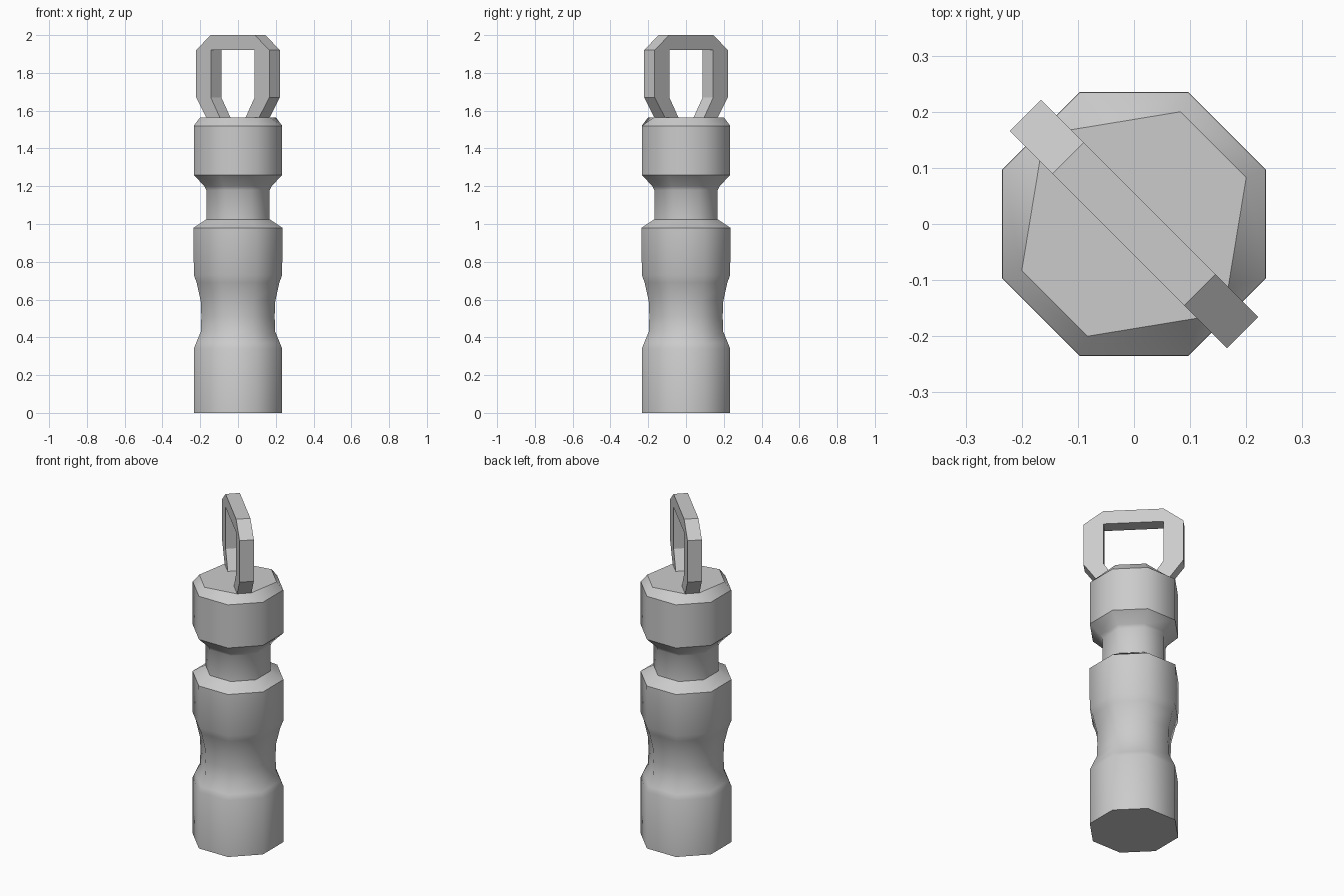
import bpy, bmesh, math
from mathutils import Vector

if "Cube" in bpy.data.objects:
    bpy.data.objects.remove(bpy.data.objects["Cube"])

SIDES = 8
TOP_Z = 1.565
# Body profile: height, apothem, crisp ring
PROFILE = [(0, .234, 1), (.34, .234, 0), (.37, .222, 0), (.43, .197, 0),
           (.51, .194, 0), (.59, .197, 0), (.69, .219, 0), (.73, .234, 0),
           (.98, .235, 1), (1.025, .168, 1), (1.18, .168, 0), (1.20, .178, 0),
           (1.26, .234, 1), (1.52, .234, 1), (TOP_Z, .2, 1)]


def finish(bm, name):
    bmesh.ops.recalc_face_normals(bm, faces=bm.faces)
    mesh = bpy.data.meshes.new(name)
    bm.to_mesh(mesh)
    bm.free()
    obj = bpy.data.objects.new(name, mesh)
    bpy.context.collection.objects.link(obj)
    return obj


def build_body():
    bm = bmesh.new()
    rings = []
    for z, apothem, crisp in PROFILE:
        r = apothem / math.cos(math.pi / SIDES)
        angles = [(i + .5) * math.tau / SIDES for i in range(SIDES)]
        rings.append([bm.verts.new((r * math.cos(a), r * math.sin(a), z)) for a in angles])
    # Top rim is pinched where the loop's feet meet it
    for i, x, y in ((2, -.112, .168), (3, -.168, .112), (6, .112, -.168), (7, .168, -.112)):
        rings[-1][i].co = (x, y, TOP_Z)
    for low, high in zip(rings, rings[1:]):
        for i in range(SIDES):
            j = (i + 1) % SIDES
            bm.faces.new((low[i], low[j], high[j], high[i])).smooth = True
    bm.faces.new(rings[0][::-1])
    bm.faces.new(rings[-1])
    for ring, row in zip(rings, PROFILE):
        if row[2]:
            for i in range(SIDES):
                bm.edges.get((ring[i], ring[(i + 1) % SIDES])).smooth = False
    return finish(bm, "handle_body")


def build_loop():
    # Half arch, foot to top: (distance along the diagonal, height)
    outer = [(.19, 1.555), (.198, TOP_Z), (.274, 1.67), (.274, 1.92), (.166, 2.0)]
    inner = [(.09, 1.555), (.097, TOP_Z), (.164, 1.67), (.164, 1.90), (.164, 1.92)]
    outer += [(-s, z) for s, z in reversed(outer)]
    inner += [(-s, z) for s, z in reversed(inner)]
    along = Vector((1, -1, 0)).normalized()
    across = Vector((1, 1, 0)).normalized() * .0396
    bm = bmesh.new()
    sections = []
    for (so, zo), (si, zi) in zip(outer, inner):
        o = along * so + Vector((0, 0, zo))
        n = along * si + Vector((0, 0, zi))
        sections.append([bm.verts.new(p) for p in (o - across, o + across, n + across, n - across)])
    for a, b in zip(sections, sections[1:]):
        for i in range(4):
            j = (i + 1) % 4
            bm.faces.new((a[i], a[j], b[j], b[i]))
    bm.faces.new(sections[0])
    bm.faces.new(sections[-1])
    return finish(bm, "hanging_loop")


build_body()
build_loop()
